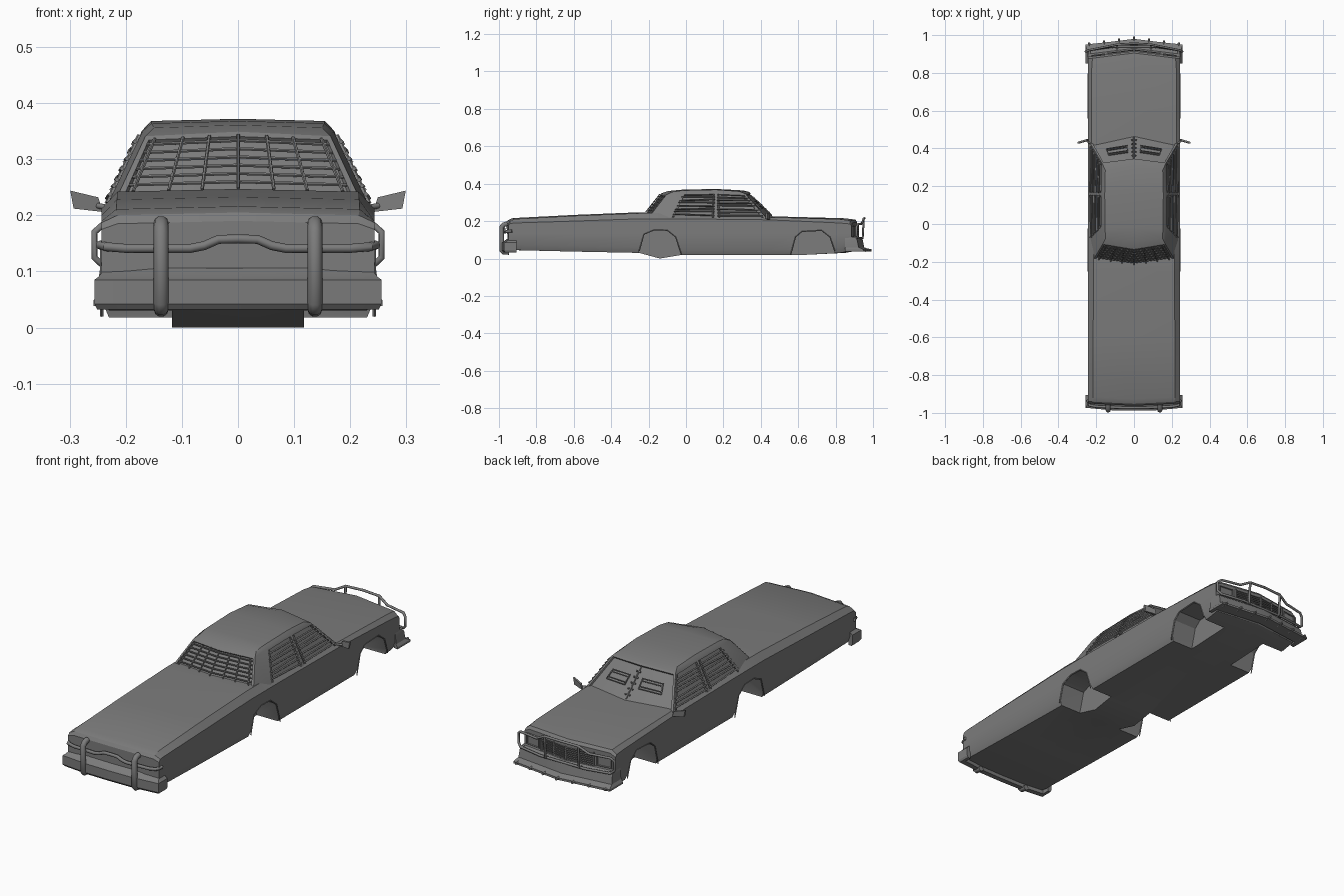
import bpy, bmesh, math, random
from mathutils import Vector

random.seed(4)
cube = bpy.data.objects.get("Cube")
if cube:
    bpy.data.objects.remove(cube, do_unlink=True)

# Single bare-metal grey
grey = bpy.data.materials.new("dull_grey")
grey.use_nodes = True
GREY = (0.2, 0.2, 0.2, 1)
grey.diffuse_color = GREY
grey.node_tree.nodes["Principled BSDF"].inputs["Base Color"].default_value = GREY


def finish(obj, angle=25):
    """Give the grey material and smooth shading with sharp edges."""
    obj.data.materials.clear()
    obj.data.materials.append(grey)
    bpy.ops.object.select_all(action="DESELECT")
    obj.select_set(True)
    bpy.context.view_layer.objects.active = obj
    bpy.ops.object.shade_smooth_by_angle(angle=math.radians(angle))
    return obj


def from_bmesh(name, bm):
    bmesh.ops.recalc_face_normals(bm, faces=bm.faces)
    mesh = bpy.data.meshes.new(name)
    bm.to_mesh(mesh)
    bm.free()
    obj = bpy.data.objects.new(name, mesh)
    bpy.context.collection.objects.link(obj)
    return finish(obj)


def loft(name, rings):
    """Skin closed rings of equal length and cap both ends."""
    bm = bmesh.new()
    rows = [[bm.verts.new(p) for p in ring] for ring in rings]
    n = len(rows[0])
    for a, b in zip(rows, rows[1:]):
        for i in range(n):
            j = (i + 1) % n
            bm.faces.new((a[i], a[j], b[j], b[i]))
    bm.faces.new(rows[0])
    bm.faces.new(rows[-1])
    return from_bmesh(name, bm)


def bars(name, paths, radius, closed=False, sides=2):
    """Several round bars in one object."""
    curve = bpy.data.curves.new(name, "CURVE")
    curve.dimensions = "3D"
    curve.bevel_depth = radius
    curve.bevel_resolution = sides
    curve.use_fill_caps = True
    for path in paths:
        s = curve.splines.new("POLY")
        s.points.add(len(path) - 1)
        for point, co in zip(s.points, path):
            point.co = (*co, 1)
        s.use_cyclic_u = closed
    obj = bpy.data.objects.new(name, curve)
    bpy.context.collection.objects.link(obj)
    bpy.ops.object.select_all(action="DESELECT")
    obj.select_set(True)
    bpy.context.view_layer.objects.active = obj
    bpy.ops.object.convert(target="MESH")
    return finish(bpy.context.object, 50)


def flip(points):
    return [(-x, y, z) for x, y, z in points]


def mirrored(points):
    """Continue a half path from the centre across to the other side."""
    return flip(points[:0:-1]) + points


# Body shell: y, floor height, shoulder height, deck half width, deck height
stations = [
    (-0.95, 0.05, 0.175, 0.215, 0.185), (-0.94, 0.05, 0.187, 0.215, 0.2),
    (-0.915, 0.045, 0.19, 0.217, 0.211), (-0.6, 0.037, 0.2, 0.216, 0.228),
    (-0.25, 0.03, 0.212, 0.215, 0.242), (-0.14, 0.0, 0.212, 0.215, 0.242),
    (-0.03, 0.018, 0.212, 0.222, 0.225), (0.43, 0.018, 0.207, 0.225, 0.221),
    (0.6, 0.018, 0.2, 0.225, 0.217), (0.82, 0.03, 0.19, 0.224, 0.21),
    (0.875, 0.04, 0.185, 0.22, 0.203), (0.885, 0.05, 0.175, 0.215, 0.19)]
rings = []
for y, floor, shoulder, xd, deck in stations:
    bow = 0.03 if y > 0.8 else (-0.012 if y < -0.9 else 0)
    half = [(0, floor), (0.118, floor), (0.23, floor), (0.243, floor + 0.03),
            (0.244, 0.13), (0.243, shoulder), (xd, deck), (0, deck + 0.005)]
    right = [(x, y + bow * (1 - x / 0.244), z) for x, z in half]
    rings.append(right + flip(right[-2:0:-1]))
body = loft("body_shell", rings)

# Wheel arches cut out of the body
arches = [
    [(-0.25, -0.1), (-0.25, 0.04), (-0.225, 0.13), (-0.17, 0.153), (-0.1, 0.151),
     (-0.055, 0.115), (-0.025, 0.02), (-0.025, -0.1)],
    [(0.56, -0.1), (0.56, 0.02), (0.585, 0.115), (0.62, 0.145), (0.725, 0.15),
     (0.77, 0.115), (0.795, 0.04), (0.795, -0.1)]]
for arch in arches:
    for side in (-1, 1):
        cutter = loft("arch_cutter", [[(side * x, y, z) for y, z in arch] for x in (0.118, 0.3)])
        cutter.hide_render = True
        cut = body.modifiers.new("arch", "BOOLEAN")
        cut.object = cutter
        cut.solver = "EXACT"
        bpy.context.view_layer.objects.active = body
        bpy.ops.object.modifier_apply(modifier=cut.name)
        bpy.data.objects.remove(cutter, do_unlink=True)
finish(body)
lips = [[(s * 0.243, y, z) for y, z in arch[1:-1]] for arch in arches for s in (-1, 1)]
bars("wheel_arch_lips", lips, 0.003, sides=0)

# Cabin: belt, eave and roof outlines from windscreen centre to rear centre
belt = [(0, 0.478, 0.222), (0.236, 0.435, 0.21), (0.238, 0.16, 0.21),
        (0.236, -0.09, 0.212), (0.213, -0.185, 0.238), (0, -0.215, 0.244)]
eave = [(0, 0.338, 0.356), (0.167, 0.318, 0.346), (0.171, 0.16, 0.351),
        (0.17, -0.02, 0.35), (0.165, -0.105, 0.341), (0, -0.132, 0.349)]
roof = [(0, 0.305, 0.364), (0.152, 0.285, 0.359), (0.155, 0.16, 0.368),
        (0.154, -0.02, 0.364), (0.15, -0.075, 0.356), (0, -0.095, 0.361)]
bm = bmesh.new()
loops = [[bm.verts.new(p) for p in line + flip(line[-2:0:-1])] for line in (belt, eave, roof)]
n = len(loops[0])
panes = []
for lower, upper in zip(loops, loops[1:]):
    for i in range(n):
        j = (i + 1) % n
        panes.append(bm.faces.new((lower[i], lower[j], upper[j], upper[i])))
top = loops[2]
ridge = [bm.verts.new((0, y, z)) for y, z in ((0.16, 0.372), (-0.02, 0.368))]
spine = [top[0], top[1], top[2], ridge[0]], [ridge[0], top[2], top[3], ridge[1]], [ridge[1], top[3], top[4], top[5]]
other = [top[0], ridge[0], top[8], top[9]], [ridge[0], ridge[1], top[7], top[8]], [ridge[1], top[5], top[6], top[7]]
for quad in spine + other:
    bm.faces.new(quad)
bmesh.ops.recalc_face_normals(bm, faces=bm.faces)
# Recess the window openings, leaving the rear pillars solid
for group in ([1], [2], [7], [8], [0, 9], [4, 5]):
    bmesh.ops.inset_region(bm, faces=[panes[i] for i in group], thickness=0.011, depth=0)
    bmesh.ops.inset_region(bm, faces=[panes[i] for i in group], thickness=0.002, depth=-0.008)
from_bmesh("cabin", bm)


def on_pane(i, u, t, lift=0.0):
    """Point on cabin pane i: u runs along it, t runs up, lift moves it outward."""
    a, b, c, d = (Vector(p) for p in (belt[i], belt[i + 1], eave[i], eave[i + 1]))
    normal = (b - a).cross(c - a).normalized()
    if normal.z < 0:
        normal.negate()
    return tuple(a.lerp(b, u).lerp(c.lerp(d, u), t) + normal * lift)


# Side windows: crooked armour slats with end posts
slats, posts = [], []
for pane in (1, 2):
    for k in range(7):
        t = 0.15 + k * 0.115
        slats.append([on_pane(pane, u, t + random.uniform(-0.03, 0.03), 0.004) for u in (0.03, 0.97)])
    for u in (0.07, 0.93):
        posts.append([on_pane(pane, u, t, 0.001) for t in (0.07, 0.94)])
bars("side_window_slats", slats + [flip(p) for p in slats], 0.0045, sides=0)
bars("side_window_posts", posts + [flip(p) for p in posts], 0.004, sides=0)

# Rear window: welded bar grid
grid = [[on_pane(4, u, t, 0.003) for t in (0.02, 0.93)] for u in (0.12, 0.42, 0.7)]
grid += [flip(p) for p in grid] + [[on_pane(4, 1, t, 0.003) for t in (0.02, 0.93)]]
for k in range(6):
    grid.append(mirrored([on_pane(4, u, 0.14 + k * 0.14, 0.002) for u in (1, 0.06)]))
bars("rear_window_grid", grid, 0.0032, sides=1)

# Windscreen: armour sheet with two framed vision slits and centre rivets
slits, rivets = [], []
for lo, hi in ((0.4, 0.66), (0.46, 0.6)):
    slits.append([on_pane(0, u, t, -0.001) for u, t in ((0.18, lo), (0.7, lo), (0.7, hi), (0.18, hi))])
bars("vision_slits", slits + [flip(p) for p in slits], 0.004, closed=True, sides=0)
for k in range(5):
    t = 0.2 + k * 0.15
    rivets.append([on_pane(0, 0.05, t, h) for h in (-0.01, 0)])
bars("windscreen_rivets", rivets + [flip(p) for p in rivets], 0.004)
bars("windscreen_seam", [[on_pane(0, 0, t, -0.007) for t in (0.1, 0.92)]], 0.003)


def bumper(name, path, profile):
    """Sweep a (outward, z) profile along a plan path of (x, y, dx, dy)."""
    half = [[(x + dx * o, y + dy * o, z) for o, z in profile] for x, y, dx, dy in path]
    loft(name, [flip(r) for r in half[:0:-1]] + half)


bumper("rear_bumper", [(0, -0.955, 0, -1), (0.12, -0.953, 0, -1), (0.236, -0.94, 0.6, -1), (0.236, -0.905, 0.6, 0)],
       [(0, 0.032), (0.025, 0.032), (0.033, 0.042), (0.033, 0.085), (0.022, 0.09), (0, 0.106)])
bumper("front_bumper", [(0, 0.915, 0, 1), (0.12, 0.9, 0, 1), (0.238, 0.885, 0.3, 1), (0.238, 0.85, 0.3, 0)],
       [(0, 0.04), (0.065, 0.038), (0.065, 0.048), (0.038, 0.06), (0.03, 0.1), (0.015, 0.115), (0, 0.115)])

# Spikes along the front skirt
bm = bmesh.new()
for k in range(-3, 4):
    y = 0.975 - abs(k) * 0.011
    made = bmesh.ops.create_cone(bm, cap_ends=True, segments=6, radius1=0.009, radius2=0.006, depth=0.036)
    for v in made["verts"]:
        x, _, z = v.co
        v.co = (k * 0.079 + x, y + z, 0.045 + v.co.y)
from_bmesh("skirt_spikes", bm)

# Grille: frame, slats and uprights following the bowed nose
def nose(x, z, out=0.006):
    return (x, 0.885 + 0.03 * (1 - abs(x) / 0.244) + out, z)


rows = [[nose(x, 0.118 + k * 0.009) for x in (-0.14, 0, 0.14)] for k in range(7)]
bars("grille_slats", rows, 0.003, sides=0)
uprights = [[nose(x, z) for z in (0.112, 0.178)] for x in (-0.14, -0.07, 0, 0.07, 0.14)]
bars("grille_uprights", uprights, 0.005, sides=0)
lamps = [[nose(x, z, 0.003) for x, z in ((0.155, 0.12), (0.225, 0.12), (0.225, 0.17), (0.155, 0.17))]]
bars("headlamp_frames", lamps + [flip(p) for p in lamps], 0.004, closed=True, sides=0)

# Front bull bar: closed hoop with raised middle, uprights and brackets
upper = [(0, 0.955, 0.215), (0.09, 0.95, 0.213), (0.14, 0.94, 0.186), (0.24, 0.92, 0.184), (0.256, 0.912, 0.17)]
lower = [(0.256, 0.912, 0.125), (0.24, 0.92, 0.11), (0.12, 0.94, 0.108)]
hoop = upper + lower
bars("front_bull_bar", [hoop + flip(hoop[:0:-1])], 0.006, closed=True)
braces = [[(0.09, 0.95, 0.213), (0.09, 0.945, 0.108), (0.09, 0.905, 0.1)],
          [(0.235, 0.92, 0.11), (0.235, 0.87, 0.11)]]
bars("bull_bar_braces", braces + [flip(p) for p in braces], 0.006)

# Rear guard: wavy cross bar with two stout uprights
wave = [(0, -0.972, 0.158), (0.035, -0.972, 0.157), (0.06, -0.972, 0.146), (0.085, -0.971, 0.141),
        (0.2, -0.966, 0.141), (0.235, -0.96, 0.144), (0.246, -0.93, 0.147)]
bars("rear_cross_bar", [mirrored(wave)], 0.008)
stout = [(0.137, -0.955, 0.186), (0.137, -0.975, 0.181), (0.137, -0.986, 0.168),
         (0.137, -0.986, 0.045), (0.137, -0.975, 0.034), (0.137, -0.945, 0.032)]
bars("rear_uprights", [stout, flip(stout)], 0.0132, sides=3)

# Door mirrors: thin tilted plates on short arms
for side, label in ((1, "left"), (-1, "right")):
    plate = [(0.243, 0.445, 0.208), (0.293, 0.43, 0.2), (0.299, 0.43, 0.233), (0.249, 0.445, 0.243)]
    plate = [(0.242, 0.445, 0.212), (0.293, 0.43, 0.2 + 0.012), (0.299, 0.43, 0.244), (0.249, 0.445, 0.232)]
    plate[0] = (0.241, 0.445, 0.206)
    loft(label + "_mirror", [[(side * x, y + d, z) for x, y, z in plate] for d in (-0.005, 0.005)])
    bars(label + "_mirror_arm", [[(side * 0.222, 0.42, 0.212), (side * 0.25, 0.44, 0.217)]], 0.005)
